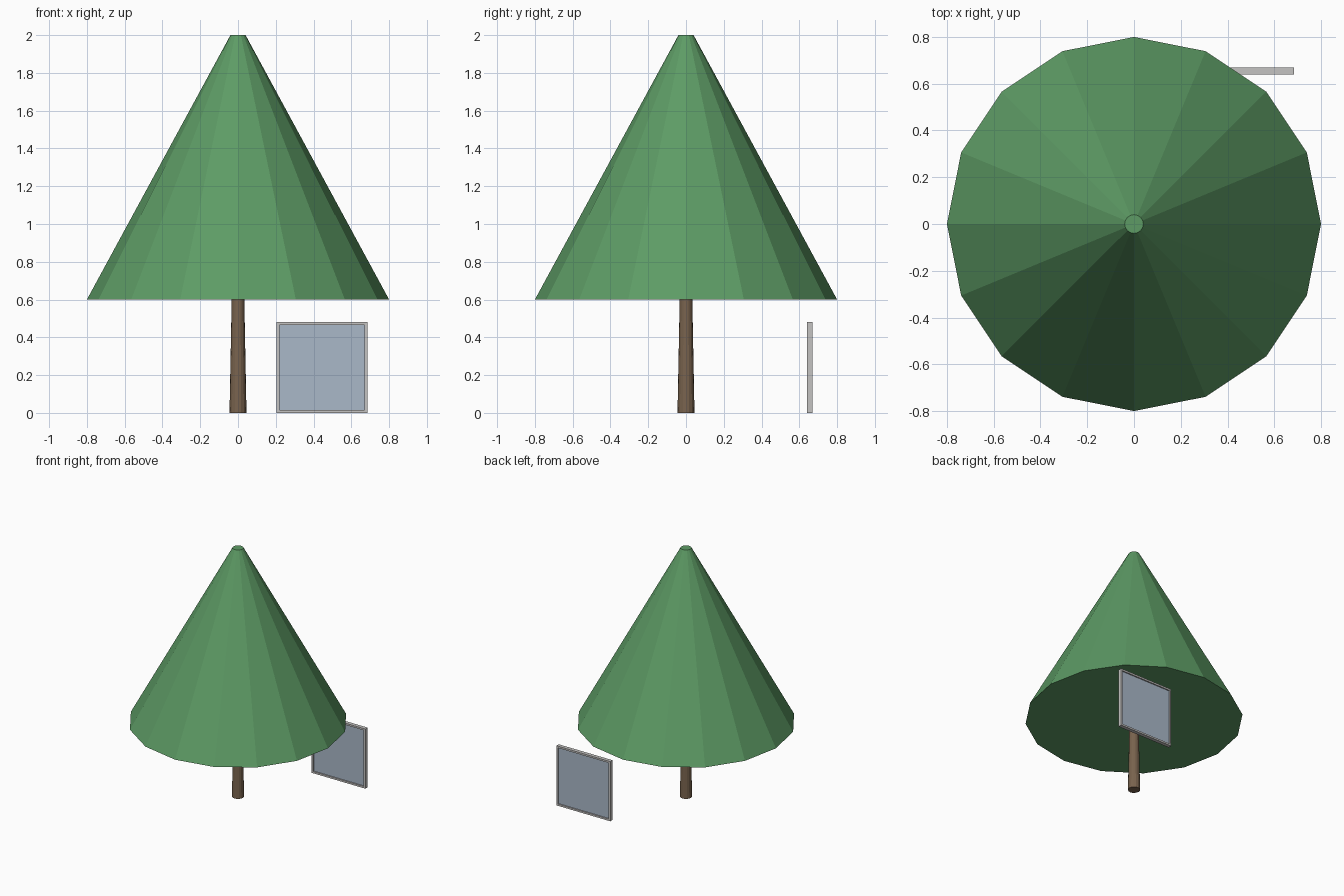
import bpy
import bmesh
from math import tau, cos, sin

if "Cube" in bpy.data.objects:
    bpy.data.objects.remove(bpy.data.objects["Cube"], do_unlink=True)


def material(name, rgb):
    mat = bpy.data.materials.new(name)
    mat.use_nodes = True
    mat.diffuse_color = (*rgb, 1)
    mat.node_tree.nodes["Principled BSDF"].inputs["Base Color"].default_value = (*rgb, 1)
    return mat


def finish(name, bm, *mats):
    bmesh.ops.recalc_face_normals(bm, faces=bm.faces)
    mesh = bpy.data.meshes.new(name)
    bm.to_mesh(mesh)
    bm.free()
    for mat in mats:
        mesh.materials.append(mat)
    obj = bpy.data.objects.new(name, mesh)
    bpy.context.collection.objects.link(obj)
    return obj


def frustum(name, sides, bottom, top, mat):
    """Capped tapered solid between two (radius, height) rings."""
    bm = bmesh.new()
    rings = [[bm.verts.new((r * cos(tau * i / sides), r * sin(tau * i / sides), z))
              for i in range(sides)] for r, z in (bottom, top)]
    low, high = rings
    for i in range(sides):
        j = (i + 1) % sides
        bm.faces.new((low[i], low[j], high[j], high[i]))
    bm.faces.new(low)
    bm.faces.new(high)
    return finish(name, bm, mat)


leaf_green = material("leaf green", (0.11, 0.33, 0.13))
bark_brown = material("bark brown", (0.19, 0.125, 0.075))
frame_grey = material("frame grey", (0.56, 0.55, 0.54))
glass_blue = material("glass blue", (0.40, 0.48, 0.58))

# Tree
frustum("foliage", 16, (0.8, 0.6), (0.04, 2.0), leaf_green)
frustum("trunk", 16, (0.045, 0), (0.033, 0.62), bark_brown)

# Window panel: a box whose front and back are inset and sunk as glass
bm = bmesh.new()
bmesh.ops.create_cube(bm, size=1)
bmesh.ops.scale(bm, vec=(0.48, 0.03, 0.48), verts=bm.verts)
bmesh.ops.translate(bm, vec=(0.445, 0.655, 0.24), verts=bm.verts)
bm.normal_update()
panes = [f for f in bm.faces if abs(f.normal.y) > 0.9]
bmesh.ops.inset_individual(bm, faces=panes, thickness=0.02, depth=0)
bmesh.ops.inset_individual(bm, faces=panes, thickness=0, depth=-0.01)
for face in panes:
    face.material_index = 1
finish("window_panel", bm, frame_grey, glass_blue)
